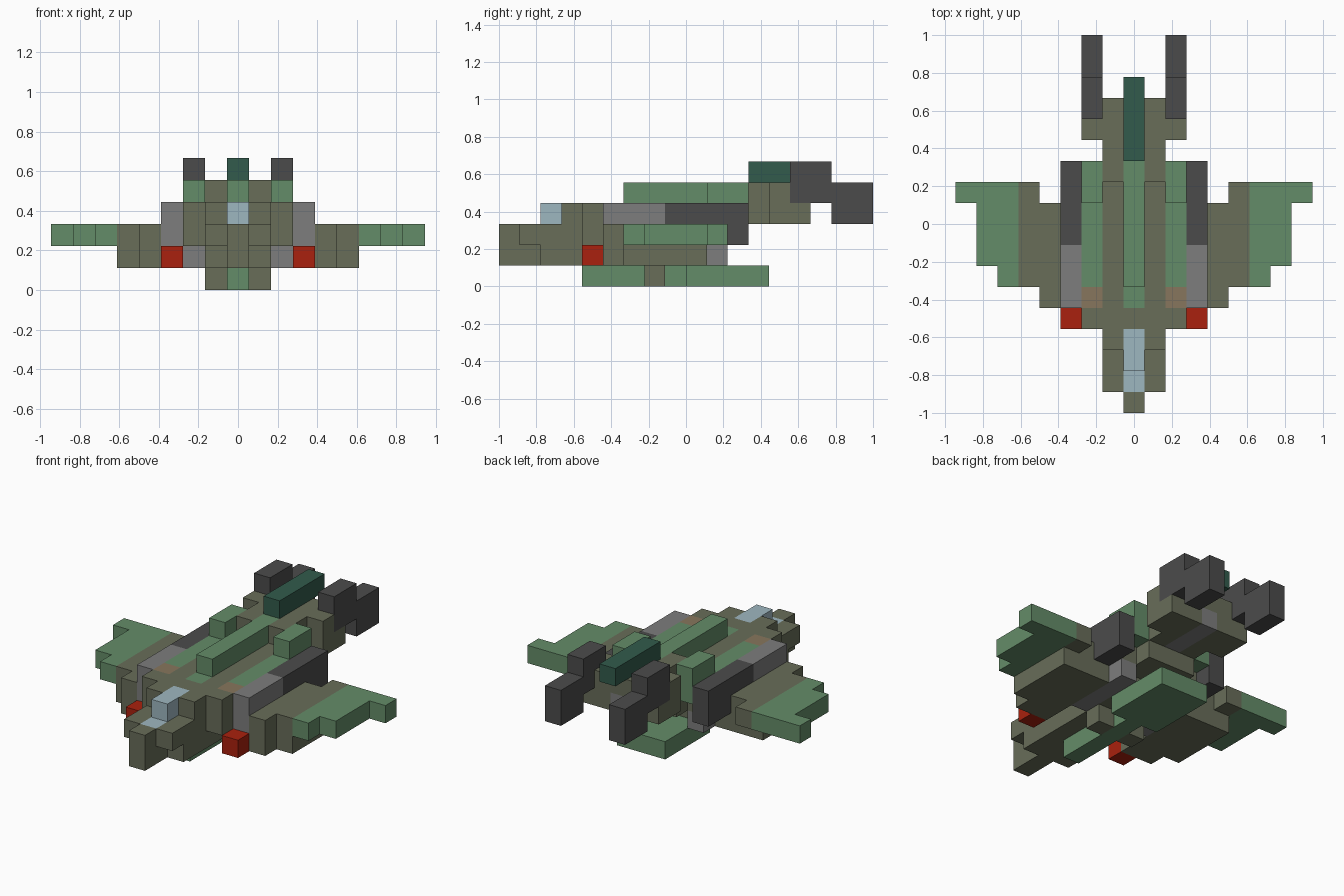
import bpy
import bmesh
import math
from mathutils import Vector

if "Cube" in bpy.data.objects:
    bpy.data.objects.remove(bpy.data.objects["Cube"], do_unlink=True)

UNIT = 1 / 9  # edge of one building block


def linear(c):
    c /= 255
    return c / 12.92 if c <= 0.04045 else ((c + 0.055) / 1.055) ** 2.4


def material(name, r, g, b):
    mat = bpy.data.materials.new(name)
    mat.use_nodes = True
    color = (linear(r), linear(g), linear(b), 1)
    mat.diffuse_color = color
    shader = mat.node_tree.nodes["Principled BSDF"]
    shader.inputs["Base Color"].default_value = color
    shader.inputs["Roughness"].default_value = 0.9
    return mat


olive = material("olive", 104, 109, 89)
green = material("leaf green", 100, 140, 104)
deep = material("deep green", 50, 91, 76)
dark = material("charcoal", 75, 75, 75)
grey = material("mid grey", 125, 125, 125)
red = material("red", 170, 33, 14)
blue = material("pale blue", 158, 183, 192)
tan = material("tan", 135, 118, 93)

cells = {}


def block(part, mat, x, y, z):
    """Fill a range of blocks on both sides; each range is (first, end)."""
    for i in range(*x):
        for j in range(*y):
            for k in range(*z):
                for side in (i, -i):
                    cells[side, j, k] = (part, mat)


# Fuselage and nose
block("nose", olive, (0, 1), (-9, -7), (1, 3))
block("fuselage", olive, (0, 2), (-7, 1), (1, 2))
block("fuselage", olive, (0, 2), (-8, 3), (2, 3))
block("fuselage", olive, (0, 2), (-6, 3), (3, 4))
block("fuselage", olive, (2, 3), (-5, 2), (2, 3))
block("fuselage", olive, (2, 3), (-5, -4), (3, 4))

# Cockpit glass
block("canopy", blue, (0, 1), (-8, -7), (2, 3))
block("canopy", blue, (0, 1), (-7, -5), (3, 4))

# Stripes and ridges along the back
block("side_stripe", tan, (2, 3), (-4, -3), (3, 4))
block("side_stripe", green, (2, 3), (-3, 3), (3, 4))
block("side_ridge", green, (2, 3), (1, 3), (4, 5))
block("spine_ridge", green, (0, 1), (-4, -3), (3, 4))
block("spine_ridge", green, (0, 1), (-3, 3), (4, 5))

# Engines beside the fuselage
block("engine", grey, (3, 4), (-4, -1), (2, 4))
block("engine", dark, (3, 4), (-1, 3), (2, 4))
block("lower_engine", grey, (2, 3), (-2, 2), (1, 2))
block("front_light", red, (3, 4), (-5, -4), (1, 2))

# Stepped wings
block("wing_root", olive, (3, 4), (-4, 1), (1, 2))
block("wing_root", olive, (4, 5), (-4, 1), (1, 3))
block("wing_root", olive, (5, 6), (-3, 1), (1, 3))
block("wing_root", olive, (5, 6), (1, 2), (2, 3))
block("wing_tip", green, (6, 7), (-3, 2), (2, 3))
block("wing_tip", green, (7, 8), (-2, 2), (2, 3))
block("wing_tip", green, (8, 9), (1, 2), (2, 3))

# Keel underneath
block("keel", green, (0, 1), (-5, 4), (0, 1))
block("keel", green, (1, 2), (0, 4), (0, 1))
block("keel_brace", olive, (1, 2), (-2, -1), (0, 1))

# Raised tail with twin hooked booms
block("tail", olive, (0, 2), (3, 6), (3, 5))
block("tail", olive, (1, 2), (2, 3), (4, 5))
block("tail", grey, (0, 1), (3, 6), (3, 4))
block("tail", olive, (2, 3), (4, 6), (3, 4))
block("tail", olive, (2, 3), (4, 5), (4, 5))
block("tail_fin", deep, (0, 1), (3, 7), (5, 6))
block("tail_boom", dark, (2, 3), (5, 7), (4, 6))
block("tail_boom", dark, (2, 3), (7, 9), (3, 5))


def build(part):
    """Make one object from the exposed sides of its blocks."""
    mats = []
    bm = bmesh.new()
    for cell, (owner, mat) in cells.items():
        if owner != part:
            continue
        if mat not in mats:
            mats.append(mat)
        center = Vector(cell) + Vector((0, 0.5, 0.5))
        for axis in range(3):
            for sign in (-1, 1):
                normal = Vector((0, 0, 0))
                normal[axis] = sign
                if tuple(int(a + b) for a, b in zip(cell, normal)) in cells:
                    continue
                u = Vector((0, 0, 0))
                u[(axis + 1) % 3] = 0.5
                v = normal.cross(u)
                mid = center + normal / 2
                corners = (mid - u - v, mid + u - v, mid + u + v, mid - u + v)
                face = bm.faces.new([bm.verts.new(p * UNIT) for p in corners])
                face.material_index = mats.index(mat)
    bmesh.ops.remove_doubles(bm, verts=bm.verts, dist=UNIT / 100)
    bmesh.ops.dissolve_limit(bm, angle_limit=math.radians(1), verts=bm.verts,
                             edges=bm.edges, delimit={"MATERIAL"})
    mesh = bpy.data.meshes.new(part)
    bm.to_mesh(mesh)
    bm.free()
    for mat in mats:
        mesh.materials.append(mat)
    bpy.context.collection.objects.link(bpy.data.objects.new(part, mesh))


for name in sorted({owner for owner, _ in cells.values()}):
    build(name)
